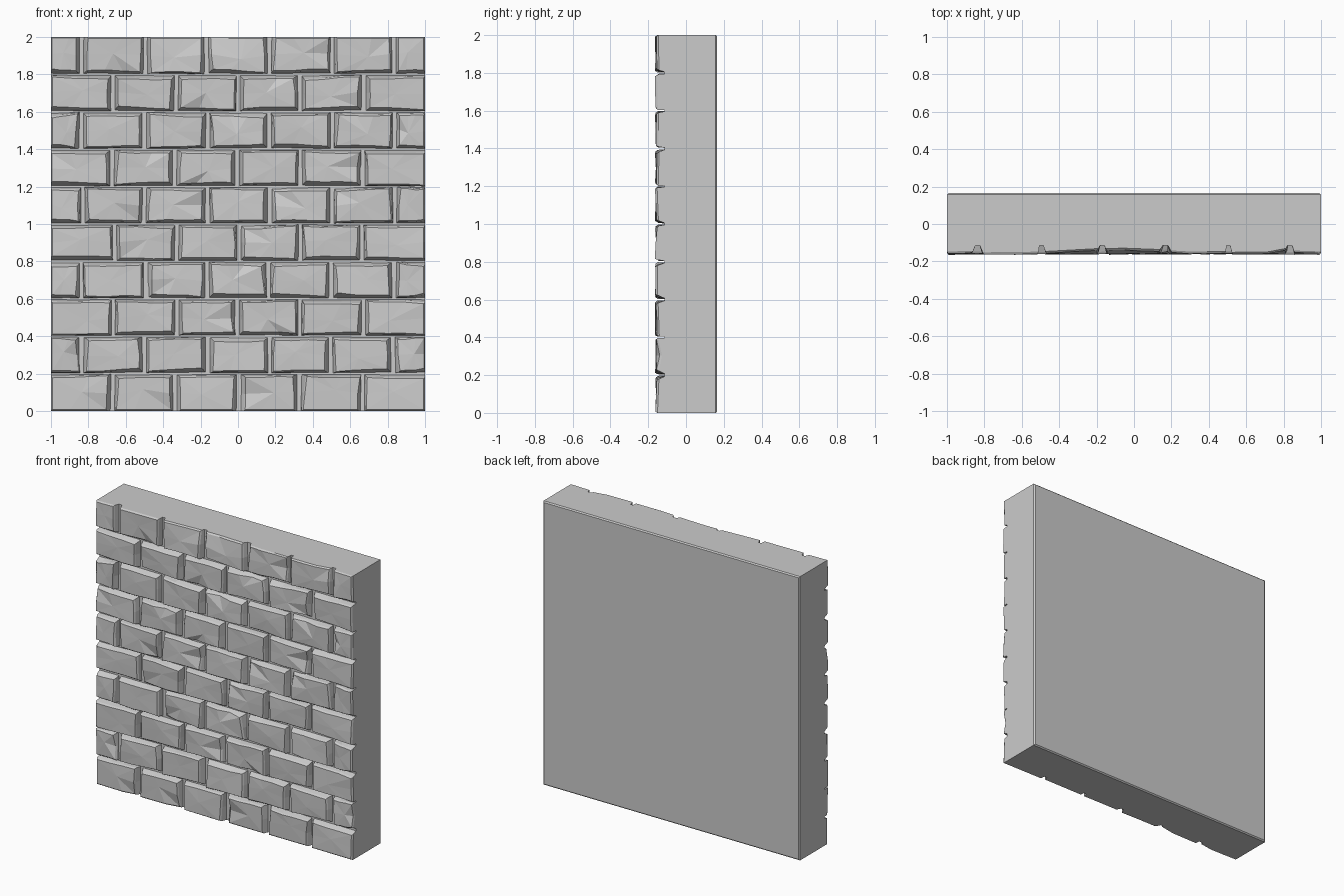
import bpy
import bmesh
import random
from mathutils import Vector

random.seed(7)
if "Cube" in bpy.data.objects:
    bpy.data.objects.remove(bpy.data.objects["Cube"])

ROWS = 10
ROW_H = 2 / ROWS
PITCH = 1 / 3
MORTAR_Y = -0.115
BACK_Y = 0.165

stone = bpy.data.materials.new("grey_stone")
stone.use_nodes = True
GREY = (0.6, 0.6, 0.6, 1)
stone.diffuse_color = GREY
stone.node_tree.nodes["Principled BSDF"].inputs["Base Color"].default_value = GREY


def make_object(name, bm):
    mesh = bpy.data.meshes.new(name)
    bm.to_mesh(mesh)
    bm.free()
    mesh.materials.append(stone)
    obj = bpy.data.objects.new(name, mesh)
    bpy.context.collection.objects.link(obj)
    return obj


def jitter(amount):
    return random.uniform(-amount, amount)


def outline(corners):
    """Corner loop with extra points: two on long edges, one on short ones."""
    points = []
    for k, a in enumerate(corners):
        b = corners[(k + 1) % 4]
        cuts = 3 if k % 2 == 0 else 2
        points += [a.lerp(b, i / cuts) for i in range(cuts)]
    return points


def rect(x0, x1, z0, z1, inset_x, inset_z, y, wobble=0.0, wobble_y=0.0):
    """Brick outline at depth y; edges on the wall border stay flush."""
    left = x0 if x0 <= -1 else x0 + inset_x
    right = x1 if x1 >= 1 else x1 - inset_x
    low = z0 if z0 <= 0 else z0 + inset_z
    high = z1 if z1 >= 2 else z1 - inset_z
    corners = []
    for x, z in ((left, low), (right, low), (right, high), (left, high)):
        dx = 0 if abs(x) >= 1 else jitter(wobble)
        dz = 0 if z <= 0 or z >= 2 else jitter(wobble)
        corners.append(Vector((x + dx, y + jitter(wobble_y), z + dz)))
    return outline(corners)


def add_brick(bm, x0, x1, z0, z1):
    base = rect(x0, x1, z0, z1, 0.008, 0.003, MORTAR_Y + 0.01)
    rim = rect(x0, x1, z0, z1, 0.021, 0.014, -0.147, 0.009, 0.006)
    # Roughen the rim between its corners
    for p in rim:
        if abs(p.x) < 0.999:
            p.x += jitter(0.004)
        if 0.001 < p.z < 1.999:
            p.z += jitter(0.004)
    # Worn hollow along the top of the wall
    for p in rim:
        if p.z > 1.95:
            p.y += 0.022 * max(0, 1 - abs(p.x + 0.1) / 0.4)
    # One chipped spot on some bricks
    if random.random() < 0.4:
        p = random.choice(rim)
        p.y += 0.018
    centre = Vector(((x0 + x1) / 2 + jitter(0.03), -0.159, (z0 + z1) / 2 + jitter(0.02)))
    half_w, half_h = (x1 - x0) / 2, (z1 - z0) / 2
    face = []
    for p in rim:
        step_x = 0.008 * (centre.x - p.x) / half_w
        step_z = 0.008 * (centre.z - p.z) / half_h
        y = max(-0.165, p.y - 0.011 + jitter(0.002))
        face.append(Vector((p.x + step_x, y, p.z + step_z)))

    rings = [[bm.verts.new(p) for p in ring] for ring in (base, rim, face)]
    n = len(base)
    for outer, inner in zip(rings, rings[1:]):
        for k in range(n):
            j = (k + 1) % n
            bm.faces.new((outer[k], outer[j], inner[j], inner[k]))
    mid = bm.verts.new(centre)
    for k in range(n):
        bm.faces.new((rings[2][k], rings[2][(k + 1) % n], mid))
    bm.faces.new(rings[0][::-1])


# Solid wall behind the bricks, with softened back edges
bm = bmesh.new()
bmesh.ops.create_cube(bm, size=1)
for v in bm.verts:
    v.co = (v.co.x * 2, BACK_Y if v.co.y > 0 else MORTAR_Y, v.co.z * 2 + 1)
back_edges = [e for e in bm.edges if all(v.co.y > 0 for v in e.verts)]
bmesh.ops.bevel(bm, geom=back_edges, offset=0.008, segments=1, affect='EDGES')
make_object("wall_core", bm)

# Staggered brick courses
for row in range(ROWS):
    bm = bmesh.new()
    start = -1.0 - (PITCH / 2 if row % 2 else 0)
    joints = [start + i * PITCH for i in range(8)]
    joints = [-1.0] + [x + jitter(0.006) for x in joints if -0.99 < x < 0.99] + [1.0]
    for x0, x1 in zip(joints, joints[1:]):
        add_brick(bm, x0, x1, row * ROW_H, 2.0 if row == ROWS - 1 else (row + 1) * ROW_H)
    make_object(f"brick_course_{row + 1}", bm)
